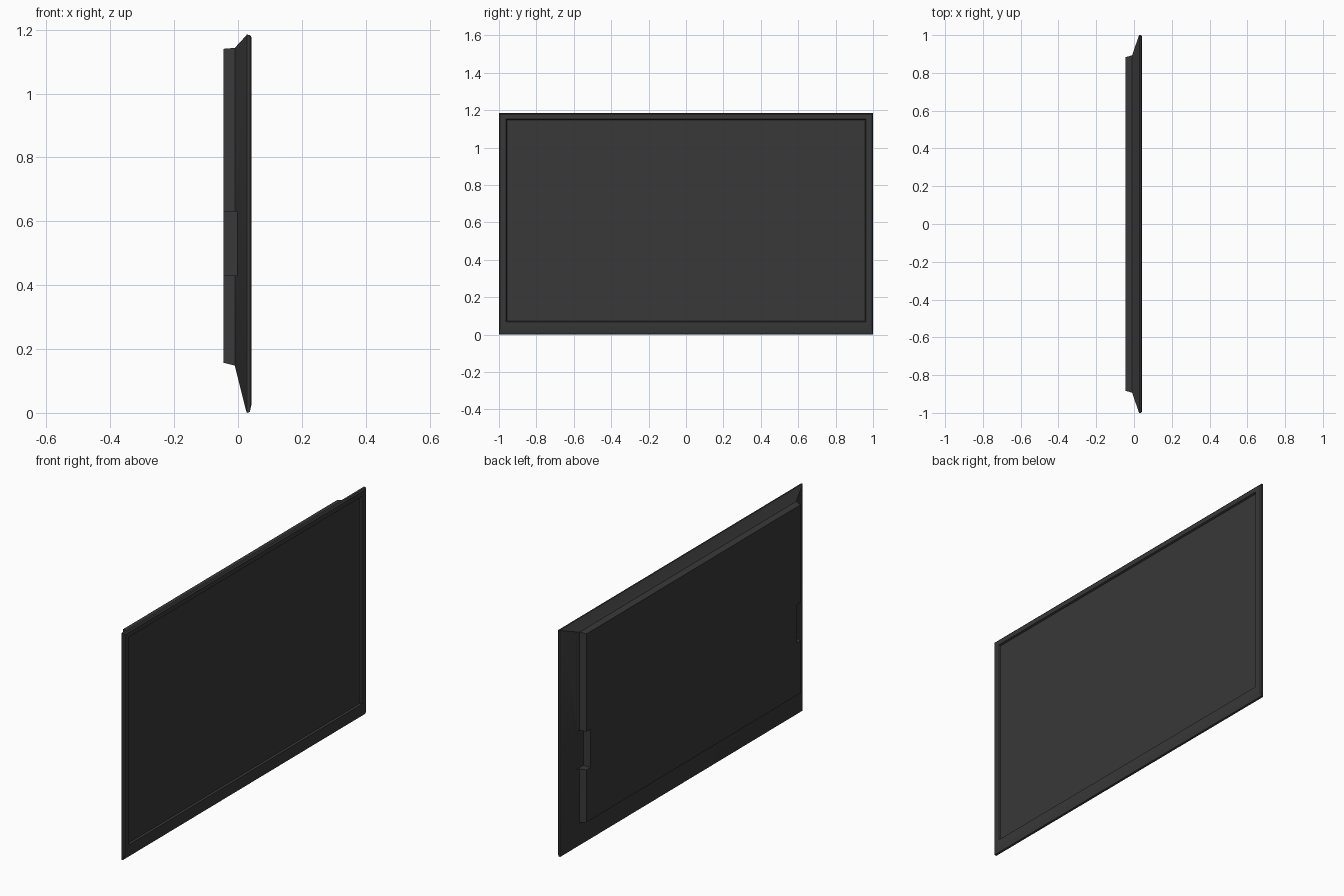
import bpy, bmesh, math

if "Cube" in bpy.data.objects:
    bpy.data.objects.remove(bpy.data.objects["Cube"])

dark = bpy.data.materials.new("dark_plastic")
dark.diffuse_color = (0.04, 0.04, 0.04, 1)
dark.use_nodes = True
dark.node_tree.nodes["Principled BSDF"].inputs["Base Color"].default_value = dark.diffuse_color


def loft(name, rings, cap_first=True):
    """Skin rectangular rings given as (x, half width, bottom z, top z)."""
    bm = bmesh.new()
    loops = [[bm.verts.new((x, y, z)) for y, z in ((-h, b), (h, b), (h, t), (-h, t))]
             for x, h, b, t in rings]
    for a, c in zip(loops, loops[1:]):
        for i in range(4):
            j = (i + 1) % 4
            bm.faces.new((a[i], a[j], c[j], c[i]))
    bm.faces.new(loops[0])
    bm.faces.new(loops[-1])
    bmesh.ops.recalc_face_normals(bm, faces=bm.faces[:])
    me = bpy.data.meshes.new(name)
    bm.to_mesh(me)
    bm.free()
    ob = bpy.data.objects.new(name, me)
    bpy.context.collection.objects.link(ob)
    me.materials.append(dark)
    return ob


# Housing: screen recess, bezel, thin rim, sloped back and raised rear box
housing = loft("housing", [
    (0.033, 0.958, 0.072, 1.148),
    (0.043, 0.962, 0.068, 1.152),
    (0.043, 0.994, 0.030, 1.176),
    (0.037, 1.000, 0.003, 1.183),
    (0.028, 1.000, 0.000, 1.185),
    (0.025, 0.995, 0.008, 1.181),
    (-0.010, 0.893, 0.148, 1.143),
    (-0.045, 0.883, 0.157, 1.140),
])

# Hand grip notches on both sides of the rear box
for side, label in ((-1, "left"), (1, "right")):
    bpy.ops.mesh.primitive_cube_add(size=1, location=(-0.034, side * 0.90, 0.53))
    cutter = bpy.context.object
    cutter.name = label + "_grip_cutter"
    cutter.scale = (0.062, 0.10, 0.20)
    cutter.hide_render = True
    cut = housing.modifiers.new(label + "_grip", 'BOOLEAN')
    cut.operation = 'DIFFERENCE'
    cut.solver = 'EXACT'
    cut.object = cutter
    bpy.ops.object.select_all(action='DESELECT')
    bpy.context.view_layer.objects.active = housing
    housing.select_set(True)
    bpy.ops.object.modifier_apply(modifier=cut.name)
    bpy.data.objects.remove(cutter)

# Screen panel sitting in the recess
screen = loft("screen", [(0.030, 0.957, 0.073, 1.147), (0.035, 0.957, 0.073, 1.147)])

for ob in (housing, screen):
    bpy.ops.object.select_all(action='DESELECT')
    bpy.context.view_layer.objects.active = ob
    ob.select_set(True)
    bpy.ops.object.shade_smooth_by_angle(angle=math.radians(25))
